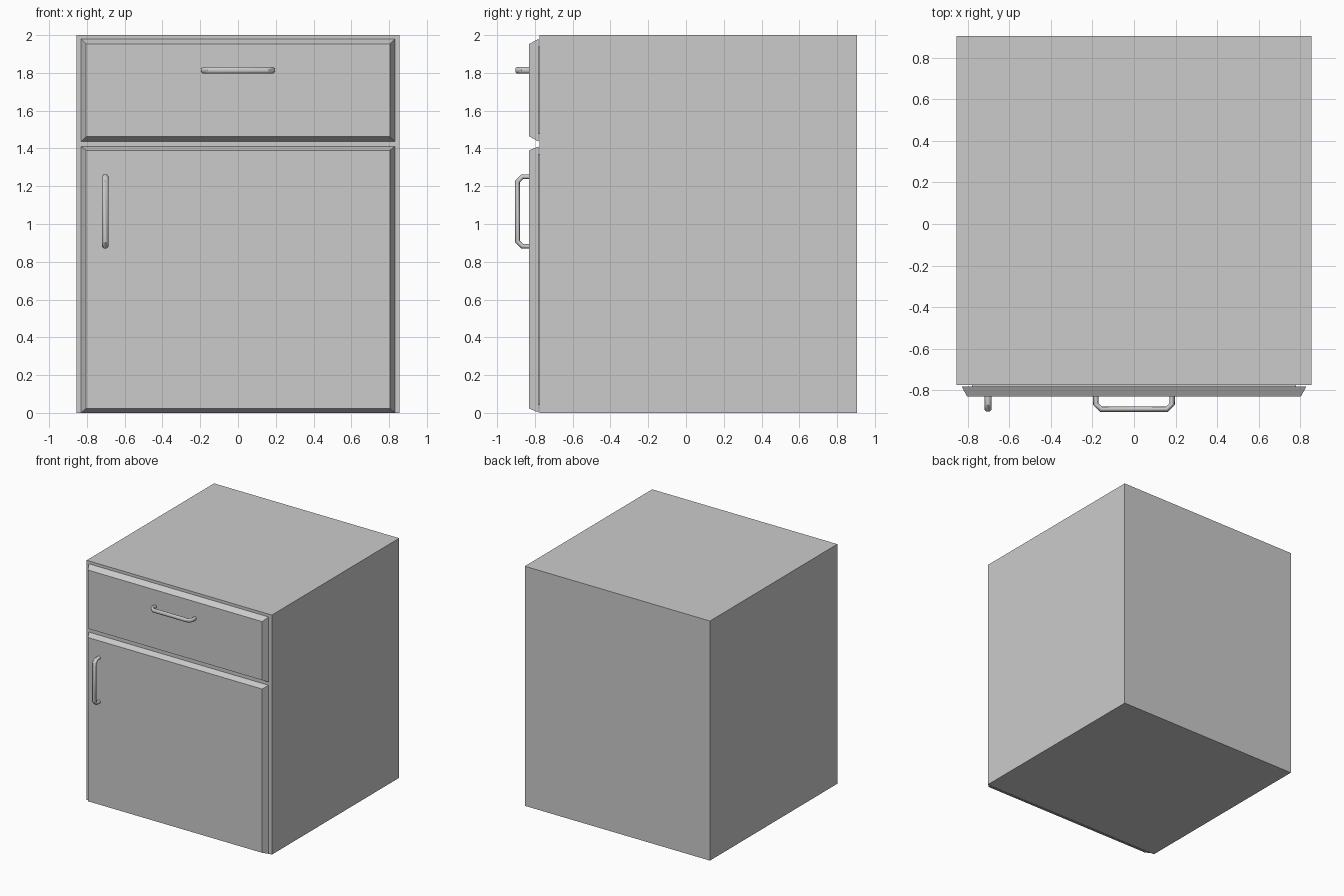
import bpy, bmesh, math

if "Cube" in bpy.data.objects:
    bpy.data.objects.remove(bpy.data.objects["Cube"])


def frustum(name, back, front, y_back, y_front):
    """Box between two xz rectangles (x0, x1, z0, z1): a plain block or a chamfered panel."""
    bm = bmesh.new()
    rings = []
    for (x0, x1, z0, z1), y in ((back, y_back), (front, y_front)):
        rings.append([bm.verts.new((x, y, z))
                      for x, z in ((x0, z0), (x1, z0), (x1, z1), (x0, z1))])
    a, b = rings
    bm.faces.new(a)
    bm.faces.new(b)
    for i in range(4):
        j = (i + 1) % 4
        bm.faces.new((a[i], a[j], b[j], b[i]))
    bmesh.ops.recalc_face_normals(bm, faces=bm.faces)
    me = bpy.data.meshes.new(name)
    bm.to_mesh(me)
    bm.free()
    ob = bpy.data.objects.new(name, me)
    bpy.context.collection.objects.link(ob)
    return ob


def panel(name, z0, z1, dz):
    """Chamfered front panel plus the thin backing that joins it to the body."""
    w, dx = 0.83, 0.026
    frustum(name, (-w, w, z0, z1), (-w + dx, w - dx, z0 + dz, z1 - dz), -0.782, -0.83)
    r = (-0.78, 0.78, z0 + 0.04, z1 - 0.04)
    frustum(name + "_backing", r, r, -0.77, -0.785)


def handle(name, loc, turn):
    """Bow handle: swept tube, slightly wider than deep."""
    half = [(-0.184, -0.81), (-0.184, -0.867), (-0.158, -0.892)]
    path = half + [(-x, y) for x, y in reversed(half)]
    cu = bpy.data.curves.new(name, 'CURVE')
    cu.dimensions = '3D'
    cu.bevel_depth = 0.0132
    cu.bevel_resolution = 3
    cu.use_fill_caps = True
    sp = cu.splines.new('POLY')
    sp.points.add(len(path) - 1)
    for p, (x, y) in zip(sp.points, path):
        p.co = (x, y, 0, 1)
    ob = bpy.data.objects.new(name, cu)
    bpy.context.collection.objects.link(ob)
    ob.location = loc
    ob.rotation_euler = (0, turn, 0)
    ob.scale = (1, 1, 1.3)
    bpy.ops.object.select_all(action='DESELECT')
    ob.select_set(True)
    bpy.context.view_layer.objects.active = ob
    bpy.ops.object.convert(target='MESH')
    bpy.ops.object.shade_smooth_by_angle(angle=math.radians(40))


# Cabinet carcass
side = (-0.855, 0.855, 0.0, 2.0)
frustum("cabinet_body", side, side, 0.905, -0.775)

# Drawer front and door
panel("drawer_front", 1.437, 1.98, 0.027)
panel("door", 0.003, 1.41, 0.02)

# Handles: horizontal on the drawer, vertical on the door
handle("drawer_handle", (0, 0, 1.814), 0)
handle("door_handle", (-0.703, 0, 1.066), math.pi / 2)
